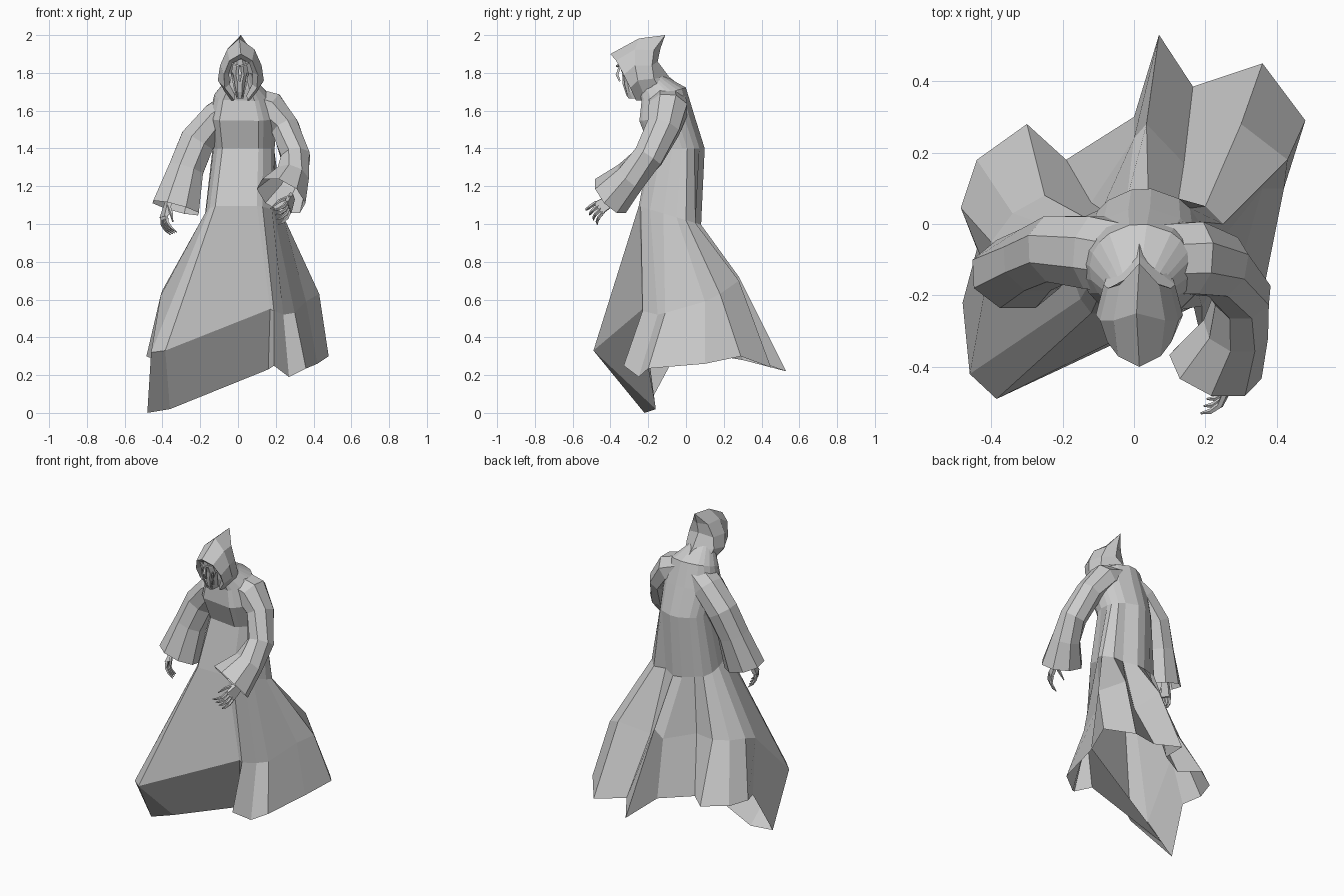
import bpy, bmesh, math
from mathutils import Vector

cube = bpy.data.objects.get("Cube")
if cube:
    bpy.data.objects.remove(cube, do_unlink=True)


def make_material(name, color):
    mat = bpy.data.materials.new(name)
    mat.use_nodes = True
    mat.diffuse_color = color
    mat.node_tree.nodes["Principled BSDF"].inputs["Base Color"].default_value = color
    return mat


GREY = make_material("plain grey", (0.6, 0.6, 0.6, 1))


def loft(name, rings, closed=True, cap_start=False, cap_end=False):
    """Skin a list of equally long point rings with flat faces."""
    bm = bmesh.new()
    rows = [[bm.verts.new(p) for p in ring] for ring in rings]
    count = len(rows[0])
    for low, high in zip(rows, rows[1:]):
        for i in range(count if closed else count - 1):
            j = (i + 1) % count
            bm.faces.new((low[i], low[j], high[j], high[i]))
    if cap_start:
        bm.faces.new(rows[0][::-1])
    if cap_end:
        bm.faces.new(rows[-1])
    bmesh.ops.remove_doubles(bm, verts=bm.verts, dist=0.0005)
    bmesh.ops.recalc_face_normals(bm, faces=bm.faces)
    mesh = bpy.data.meshes.new(name)
    bm.to_mesh(mesh)
    bm.free()
    mesh.materials.append(GREY)
    obj = bpy.data.objects.new(name, mesh)
    bpy.context.collection.objects.link(obj)
    return obj


def tube(name, path, radii, sides, **caps):
    """Sweep an oval of changing size along a path."""
    path = [Vector(p) for p in path]
    rings = []
    for i, point in enumerate(path):
        ahead = path[min(i + 1, len(path) - 1)]
        behind = path[max(i - 1, 0)]
        direction = (ahead - behind).normalized()
        across = direction.cross(Vector((0, 1, 0))).normalized()
        depth = across.cross(direction)
        wide, deep = radii[i]
        ring = []
        for k in range(sides):
            angle = math.tau * (k + 0.5) / sides
            ring.append(point + across * wide * math.cos(angle) + depth * deep * math.sin(angle))
        rings.append(ring)
    return loft(name, rings, **caps)


# Robe: windswept hem, knee and waist outlines, from the front corner round by the left
hem = [(-.36, -.16, .02), (.16, -.2, .23), (.19, -.33, .25), (.27, -.25, .19),
       (.36, -.2, .235), (.42, .1, .26), (.48, .29, .3), (.36, .45, .24),
       (.165, .385, .27), (.07, .53, .22), (0, .3, .28), (-.19, .18, .3),
       (-.3, .28, .3), (-.44, .18, .3), (-.485, .045, .3), (-.44, -.07, .28),
       (-.48, -.22, 0)]
knee = [(-.385, -.49, .33), (.17, -.23, .55), (.19, -.23, .54), (.24, -.15, .52),
        (.3, -.11, .53), (.36, .1, .59), (.43, .18, .63), (.3, .28, .7),
        (.14, .17, .62), (.035, .28, .72), (0, .24, .65), (-.12, .06, .65),
        (-.25, .08, .65), (-.34, .03, .65), (-.4, -.05, .65), (-.41, -.14, .62),
        (-.46, -.42, .32)]
waist = [(-.12, -.25), (.1, -.25), (.13, -.24), (.18, -.19), (.19, -.12), (.24, -.05),
         (.25, 0), (.2, .05), (.12, .04), (.04, .08), (-.02, .07), (-.09, .04),
         (-.14, .02), (-.17, -.03), (-.175, -.09), (-.17, -.15), (-.15, -.21)]
waist_ring = [(x, y, 1.02 - y * 0.3) for x, y in waist]


def body_ring(cx, cy, rx, ry, z, lean=0.0):
    """Oval with one point for every fold of the waist."""
    ring = []
    for x, y in waist:
        angle = math.atan2(y + 0.1, x - 0.02)
        px, py = cx + rx * math.cos(angle), cy + ry * math.sin(angle)
        ring.append((px, py, z + lean * (py - cy)))
    return ring


loft("robe", [
    hem, knee, waist_ring,
    body_ring(.03, -.055, .165, .155, 1.4),
    body_ring(.025, -.11, .18, .155, 1.56, .1),
    body_ring(.02, -.125, .145, .125, 1.685, .3),
    body_ring(.015, -.17, .095, .09, 1.74, .3),
    body_ring(.01, -.2, .06, .06, 1.8),
], cap_end=True)

# Wide sleeves, open at the cuff
tube("left_sleeve",
     [(.05, -.1, 1.655), (.165, -.095, 1.61), (.25, -.12, 1.51), (.305, -.2, 1.355),
      (.285, -.295, 1.25), (.228, -.4, 1.148)],
     [(.08, .105), (.1, .11), (.08, .095), (.082, .085), (.095, .09), (.142, .118)],
     8, cap_start=True)
tube("right_sleeve",
     [(0, -.1, 1.65), (-.11, -.08, 1.565), (-.215, -.07, 1.44), (-.275, -.1, 1.29),
      (-.33, -.14, 1.085)],
     [(.08, .105), (.09, .11), (.1, .1), (.1, .095), (.135, .105)],
     8, cap_start=True)


# Hands: palm, four bent fingers and a thumb
def hand(side, wrist, knuckle, tip, spread, bend, thumb_tip):
    wrist, knuckle, tip, spread, bend, thumb_tip = map(
        Vector, (wrist, knuckle, tip, spread, bend, thumb_tip))
    palm = []
    for center, scale in ((wrist, 0.8), (wrist.lerp(knuckle, 0.6), 1.4), (knuckle, 1.6)):
        edge, thick = spread * scale, bend.normalized() * 0.014
        palm.append([center + edge + thick, center - edge + thick,
                     center - edge - thick, center + edge - thick])
    loft(side + "_palm", palm, cap_start=True, cap_end=True)
    thin = [(.011, .011), (.01, .01), (.008, .008), (.003, .003)]
    for i in range(4):
        offset = spread * (i - 1.5) * 0.9
        start, end = knuckle + offset, tip + offset * 1.6
        path = [start, start.lerp(end, 0.35) + bend, start.lerp(end, 0.7) + bend * 0.8, end]
        tube(f"{side}_finger_{i + 1}", path, thin, 5, cap_start=True, cap_end=True)
    base = wrist.lerp(knuckle, 0.4) + spread
    tube(side + "_thumb", [base, base.lerp(thumb_tip, 0.5) + spread * 0.5, thumb_tip],
         thin[:2] + thin[3:], 5, cap_start=True, cap_end=True)


hand("left", (.29, -.36, 1.15), (.265, -.455, 1.09), (.2, -.5, 1.035),
     (-.006, -.014, .018), (.008, -.014, -.008), (.17, -.45, 1.08))
hand("right", (-.365, -.14, 1.13), (-.39, -.175, 1.04), (-.34, -.18, .95),
     (.008, -.019, .003), (-.016, -.006, -.004), (-.345, -.21, 1.01))

# Hood: arches of half width, depth and height, from the face opening to the back seam
arches = [
    [(.03, -.26, 1.68), (.06, -.28, 1.74), (.062, -.315, 1.8), (.045, -.35, 1.85), (0, -.37, 1.875)],
    [(.035, -.265, 1.655), (.085, -.295, 1.72), (.09, -.33, 1.79), (.06, -.37, 1.865), (0, -.4, 1.9)],
    [(.055, -.21, 1.655), (.122, -.255, 1.76), (.11, -.27, 1.84), (.072, -.27, 1.925), (.008, -.25, 1.982)],
    [(.085, -.13, 1.7), (.1, -.17, 1.77), (.088, -.18, 1.84), (.055, -.17, 1.92), (0, -.11, 2)],
    [(0, -.04, 1.74), (0, -.09, 1.78), (0, -.15, 1.86), (0, -.135, 1.93), (0, -.11, 2)],
]
rings = []
for arch in arches:
    right = [(0.015 - w, y, z) for w, y, z in arch]
    left = [(0.015 + w, y, z) for w, y, z in arch[-2::-1]]
    rings.append(right + left)
loft("hood", rings, closed=False)

# Gaunt face: a narrow head with brow, nose and hollow cheeks
profile = [(.018, -.305, 1.665), (.026, -.32, 1.7), (.028, -.33, 1.75),
           (.048, -.335, 1.79), (.04, -.35, 1.83), (.03, -.355, 1.87)]
face = []
for w, y, z in profile:
    half = [(w, y + .06, z), (w, y + .02, z), (w * .45, y, z)]
    face.append([(.01 + x, py, pz) for x, py, pz in half]
                + [(.01 - x, py, pz) for x, py, pz in half[::-1]])
loft("face", face, cap_start=True, cap_end=True)
tube("nose", [(.01, -.35, 1.835), (.01, -.365, 1.79), (.01, -.35, 1.755)],
     [(.006, .008), (.012, .01), (.008, .006)], 4, cap_start=True, cap_end=True)
for side, sign in (("left", 1), ("right", -1)):
    tube(side + "_brow", [(.01, -.365, 1.835), (.01 + sign * .045, -.345, 1.85)],
         [(.007, .008), (.005, .006)], 4, cap_start=True, cap_end=True)
    tube(side + "_cheek_strand",
         [(.01 + sign * .04, -.335, 1.8), (.01 + sign * .032, -.33, 1.74),
          (.01 + sign * .016, -.31, 1.675)],
         [(.005, .005), (.007, .007), (.004, .004)], 4, cap_start=True, cap_end=True)
